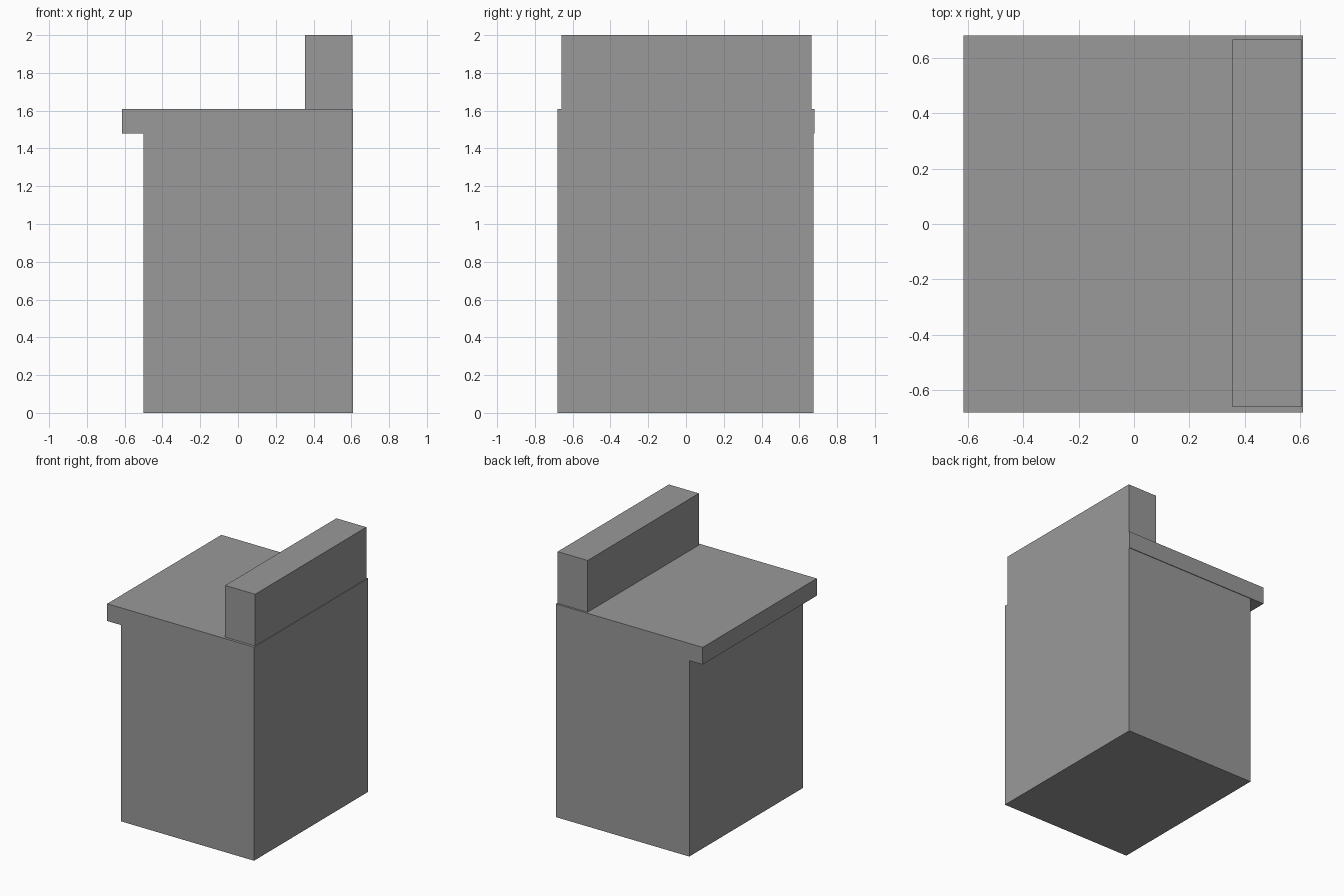
import bpy
import bmesh
from mathutils import Vector

cube = bpy.data.objects.get("Cube")
if cube:
    bpy.data.objects.remove(cube, do_unlink=True)

grey = bpy.data.materials.new("plain grey")
grey.use_nodes = True
colour = (0.32, 0.32, 0.32, 1)
grey.diffuse_color = colour
grey.node_tree.nodes["Principled BSDF"].inputs["Base Color"].default_value = colour


def box(name, low, high):
    """Flat-shaded box between two opposite corners."""
    low, high = Vector(low), Vector(high)
    bm = bmesh.new()
    bmesh.ops.create_cube(bm, size=1)
    bmesh.ops.scale(bm, vec=high - low, verts=bm.verts)
    bmesh.ops.translate(bm, vec=(low + high) / 2, verts=bm.verts)
    mesh = bpy.data.meshes.new(name)
    bm.to_mesh(mesh)
    bm.free()
    mesh.materials.append(grey)
    obj = bpy.data.objects.new(name, mesh)
    bpy.context.collection.objects.link(obj)
    return obj


# Solid base block
box("cabinet_body", (-0.5, -0.68, 0), (0.61, 0.675, 1.48))

# Top slab, overhanging one long side
box("overhanging_top", (-0.615, -0.68, 1.48), (0.61, 0.68, 1.61))

# Raised ledge along the opposite side, slightly inset
box("raised_ledge", (0.355, -0.66, 1.61), (0.605, 0.665, 2.0))
